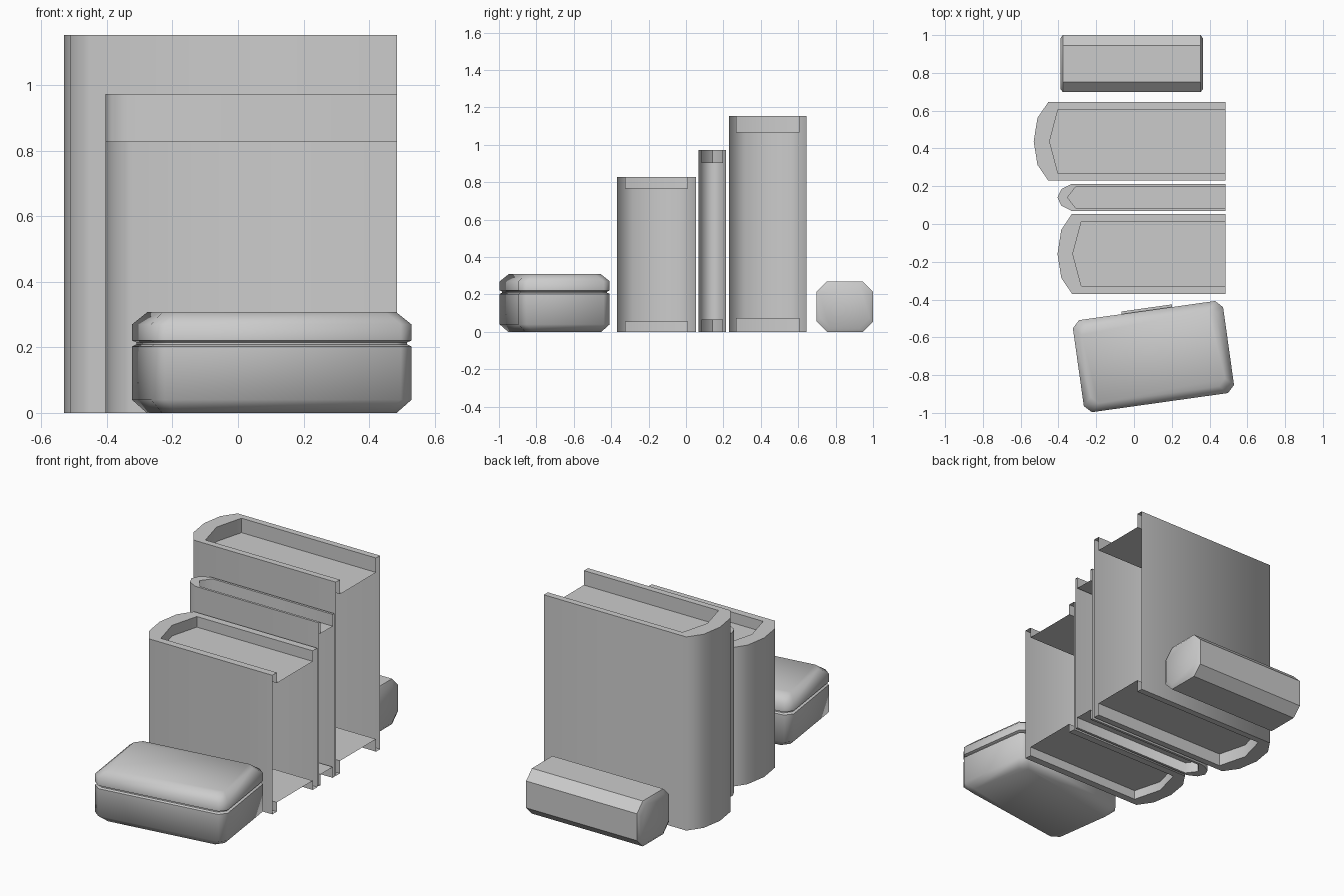
import bpy, bmesh, math
from mathutils import Matrix

if "Cube" in bpy.data.objects:
    bpy.data.objects.remove(bpy.data.objects["Cube"])


def finish(bm, name, angle):
    bmesh.ops.recalc_face_normals(bm, faces=bm.faces)
    mesh = bpy.data.meshes.new(name)
    bm.to_mesh(mesh)
    bm.free()
    ob = bpy.data.objects.new(name, mesh)
    bpy.context.collection.objects.link(ob)
    bpy.ops.object.select_all(action='DESELECT')
    ob.select_set(True)
    bpy.context.view_layer.objects.active = ob
    bpy.ops.object.shade_smooth_by_angle(angle=math.radians(angle))
    return ob


def wall(bm, a, b, closed=False):
    n = len(a)
    for i in range(n if closed else n - 1):
        j = (i + 1) % n
        bm.faces.new((a[i], a[j], b[j], b[i]))


def loft(bm, rings):
    """Skin closed rings of points and cap both ends."""
    vs = [[bm.verts.new(p) for p in r] for r in rings]
    for a, b in zip(vs, vs[1:]):
        wall(bm, a, b, True)
    bm.faces.new(vs[0])
    bm.faces.new(vs[-1])


def octagon(w, d, c):
    x, y = w / 2, d / 2
    return [(x - c, -y), (x, c - y), (x, y - c), (x - c, y),
            (c - x, y), (-x, y - c), (-x, c - y), (c - x, -y)]


def book(name, y0, y1, spine, rim, tip, h, top, bottom):
    """Rounded-spine cover, recessed page planes, open fore edge."""
    bm = bmesh.new()
    xe, w, ym = 0.485, y1 - y0, (y0 + y1) / 2
    s = spine + 0.077
    outer = [(xe, y0), (s, y0), (spine + 0.02, y0 + 0.2 * w), (spine, ym),
             (spine + 0.02, y1 - 0.2 * w), (s, y1), (xe, y1)]
    inner = [(xe, y0 + rim), (tip + 0.045, y0 + rim), (tip, ym),
             (tip + 0.045, y1 - rim), (xe, y1 - rim)]

    def ring(pts, z):
        return [bm.verts.new((x, y, z)) for x, y in pts]
    lo, hi = ring(outer, 0), ring(outer, h)
    wall(bm, lo, hi)
    for edge, z, zp in ((lo, 0, bottom), (hi, h, top)):
        mouth, page = ring(inner, z), ring(inner, zp)
        bm.faces.new(edge + mouth[::-1])
        wall(bm, mouth, page)
        bm.faces.new(page)
    finish(bm, name, 65)


book("front_book", -0.37, 0.054, -0.405, 0.043, -0.324, 0.828, 0.765, 0.055)
book("thin_book", 0.068, 0.213, -0.405, 0.014, -0.352, 0.973, 0.903, 0.065)
book("tall_book", 0.23, 0.645, -0.531, 0.038, -0.447, 1.153, 1.067, 0.075)

# Lidded case with a groove between base and lid
place = Matrix.Translation((0.103, -0.702, 0)) @ Matrix.Rotation(math.radians(8), 4, 'Z')
bm = bmesh.new()
profile = [(0.04, 0), (0, 0.04), (0, 0.203), (0.012, 0.209), (0.012, 0.215),
           (0, 0.221), (0, 0.27), (0.042, 0.308)]
loft(bm, [[(x, y, z) for x, y in octagon(0.803 - 2 * i, 0.492 - 2 * i, 0.038)]
          for i, z in profile])
finish(bm, "case", 50).matrix_world = place

# Hinge strip on the back of the case
bm = bmesh.new()
bmesh.ops.create_cube(bm, size=1, matrix=Matrix.Translation((0, 0.248, 0.213))
                      @ Matrix.Diagonal((0.27, 0.024, 0.07, 1)))
finish(bm, "case_hinge", 30).matrix_world = place

# Chamfered bar lying behind the books
bm = bmesh.new()
ends = [(-0.39, 0.018), (-0.377, 0), (0.353, 0), (0.366, 0.018)]
loft(bm, [[(x, 0.849 + y, 0.135 + z)
           for y, z in octagon(0.302 - 2 * i, 0.27 - 2 * i, 0.055)]
          for x, i in ends])
finish(bm, "chamfered_bar", 30)
